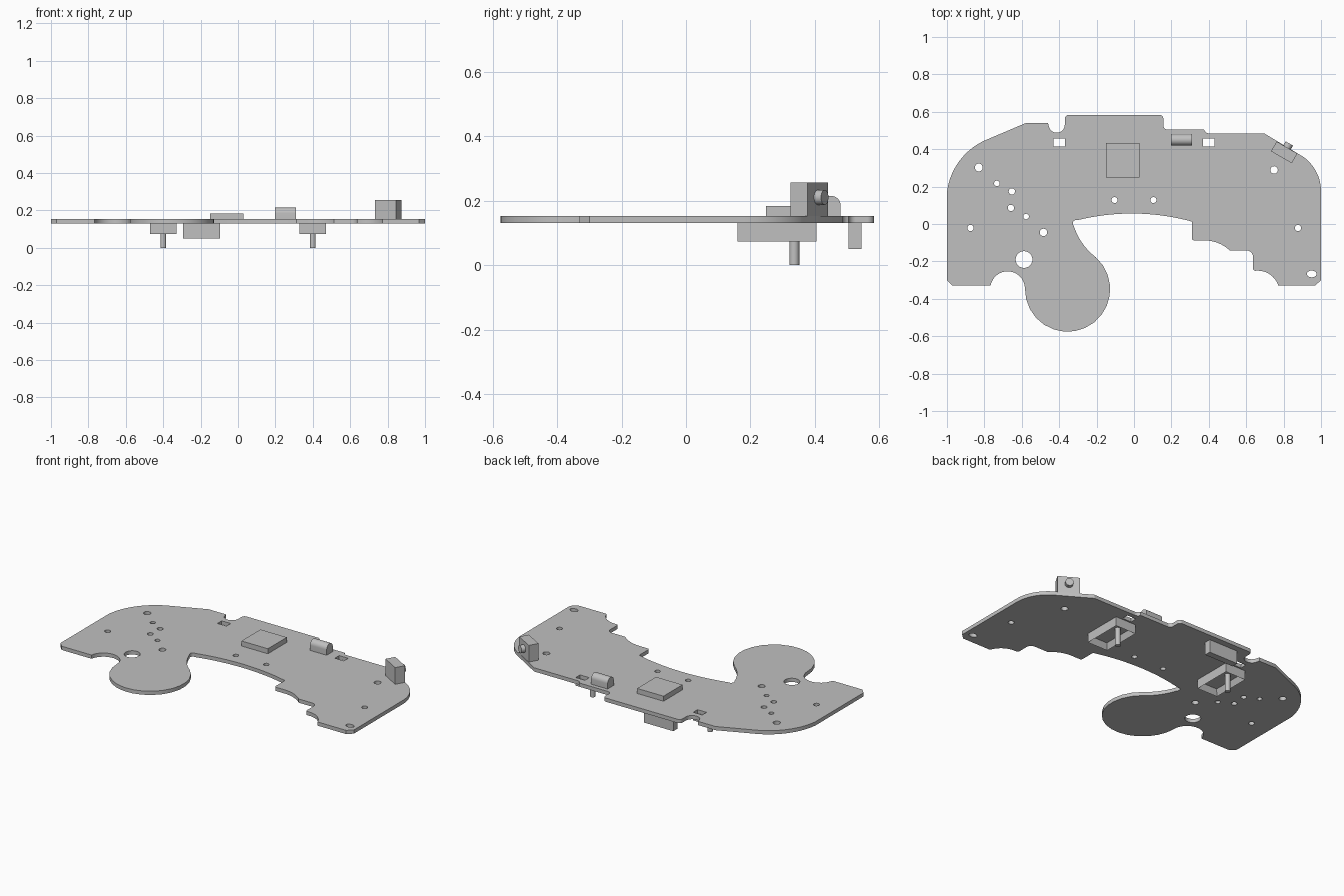
import bpy, bmesh, math
from mathutils import Vector, Matrix

cube = bpy.data.objects.get("Cube")
if cube:
    bpy.data.objects.remove(cube, do_unlink=True)

grey = bpy.data.materials.new("plain grey")
grey.use_nodes = True
grey.diffuse_color = (0.53, 0.53, 0.53, 1)
grey.node_tree.nodes["Principled BSDF"].inputs["Base Color"].default_value = (0.53, 0.53, 0.53, 1)

BOTTOM, TOP = 0.13, 0.153


def finish(name, bm):
    bmesh.ops.remove_doubles(bm, verts=bm.verts, dist=1e-5)
    bmesh.ops.recalc_face_normals(bm, faces=bm.faces)
    mesh = bpy.data.meshes.new(name)
    bm.to_mesh(mesh)
    bm.free()
    mesh.materials.append(grey)
    obj = bpy.data.objects.new(name, mesh)
    bpy.context.collection.objects.link(obj)
    bpy.ops.object.select_all(action="DESELECT")
    obj.select_set(True)
    bpy.context.view_layer.objects.active = obj
    bpy.ops.object.shade_smooth_by_angle(angle=math.radians(30))
    return obj


def box_bm(x0, x1, y0, y1, z0, z1):
    bm = bmesh.new()
    bmesh.ops.create_cube(bm, size=1)
    bmesh.ops.scale(bm, vec=(x1 - x0, y1 - y0, z1 - z0), verts=bm.verts)
    bmesh.ops.translate(bm, vec=((x0 + x1) / 2, (y0 + y1) / 2, (z0 + z1) / 2), verts=bm.verts)
    return bm


def cylinder(name, radius, start, end):
    start, end = Vector(start), Vector(end)
    axis = end - start
    turn = axis.to_track_quat("Z", "Y").to_matrix().to_4x4()
    bm = bmesh.new()
    bmesh.ops.create_cone(bm, cap_ends=True, segments=32, radius1=radius, radius2=radius,
                          depth=axis.length, matrix=Matrix.Translation((start + end) / 2) @ turn)
    return finish(name, bm)


def arc(a, m, b, steps=16):
    """Points after a, up to b, on the circle through a, m and b."""
    a, m, b = Vector(a), Vector(m), Vector(b)
    u, v = m - a, b - a
    d = 2 * (u.x * v.y - u.y * v.x)
    c = a + Vector((v.y * u.dot(u) - u.y * v.dot(v), u.x * v.dot(v) - v.x * u.dot(u))) / d
    r = (a - c).length
    t0 = math.atan2(a.y - c.y, a.x - c.x)
    span = math.atan2(b.y - c.y, b.x - c.x) - t0
    span %= math.tau
    if d < 0:
        span -= math.tau
    return [(c.x + r * math.cos(t0 + span * i / steps), c.y + r * math.sin(t0 + span * i / steps))
            for i in range(1, steps + 1)]


def trace(path):
    """Pairs are corners; fours are an arc's middle and end."""
    pts = []
    for p in path:
        if len(p) == 2:
            pts.append(p)
        else:
            pts += arc(pts[-1], p[:2], p[2:])
    return pts


def ellipse(x, y, rx, ry, n=24):
    return [(x + rx * math.cos(math.tau * i / n), y + ry * math.sin(math.tau * i / n)) for i in range(n)]


def plate(name, loops, z0, z1):
    """Extruded flat shape, with the inner loops cut out."""
    curve = bpy.data.curves.new(name, "CURVE")
    curve.dimensions = "2D"
    curve.fill_mode = "BOTH"
    curve.extrude = (z1 - z0) / 2
    for loop in loops:
        spline = curve.splines.new("POLY")
        spline.points.add(len(loop) - 1)
        for point, (x, y) in zip(spline.points, loop):
            point.co = (x, y, 0, 1)
        spline.use_cyclic_u = True
    temp = bpy.data.objects.new(name + " curve", curve)
    bpy.context.collection.objects.link(temp)
    bpy.context.view_layer.update()
    mesh = bpy.data.meshes.new_from_object(temp.evaluated_get(bpy.context.evaluated_depsgraph_get()))
    bm = bmesh.new()
    bm.from_mesh(mesh)
    bpy.data.objects.remove(temp, do_unlink=True)
    bpy.data.curves.remove(curve)
    bpy.data.meshes.remove(mesh)
    bmesh.ops.translate(bm, vec=(0, 0, (z0 + z1) / 2), verts=bm.verts)
    return finish(name, bm)


# Circuit board outline, anticlockwise from the lower left corner
outline = trace([
    (-1, -0.3), (-0.97, -0.33), (-0.767, -0.33),
    (-0.675, -0.253, -0.583, -0.345),            # bite beside the round lobe
    (-0.353, -0.576, -0.205, -0.177),            # round lobe
    (-0.278, -0.1, -0.322, -0.01),
    (-0.326, 0.01, -0.305, 0.02),
    (0, 0.056, 0.31, 0.013),                     # long inner arch
    (0.31, -0.078), (0.314, -0.085, 0.323, -0.088), (0.37, -0.088),
    (0.45, -0.102, 0.513, -0.142),
    (0.604, -0.142), (0.627, -0.152, 0.636, -0.178),
    (0.636, -0.235), (0.64, -0.246, 0.652, -0.25),
    (0.73, -0.272, 0.772, -0.33),
    (0.968, -0.33), (1, -0.3), (1, 0.175),
    (0.974, 0.28, 0.904, 0.36),                  # rounded shoulder
    (0.695, 0.485), (0.405, 0.485), (0.384, 0.491, 0.375, 0.505),
    (0.18, 0.505), (0.164, 0.511, 0.157, 0.527),
    (0.157, 0.563), (0.151, 0.577, 0.137, 0.583),
    (-0.35, 0.583), (-0.364, 0.577, -0.37, 0.563),
    (-0.37, 0.532), (-0.415, 0.488, -0.456, 0.525),
    (-0.46, 0.54), (-0.578, 0.54), (-0.797, 0.447),
    (-0.94, 0.328, -1, 0.17),
])

# Drilled holes: x, y, radius
holes = [
    (-0.83, 0.302, 0.021), (-0.733, 0.217, 0.015), (-0.653, 0.174, 0.017),
    (-0.658, 0.086, 0.017), (-0.577, 0.04, 0.015), (-0.484, -0.045, 0.02),
    (-0.874, -0.021, 0.017), (-0.588, -0.19, 0.045), (-0.104, 0.128, 0.016),
    (0.104, 0.128, 0.016), (0.749, 0.289, 0.02), (0.877, -0.021, 0.017),
]
cuts = [ellipse(x, y, r, r) for x, y, r in holes]
cuts.append(ellipse(0.95, -0.267, 0.026, 0.018))
for s in (-1, 1):
    cuts.append([(s * 0.4 + i * 0.031, 0.436 + j * 0.021)
                 for i, j in ((-1, -1), (1, -1), (1, 1), (-1, 1))])
plate("circuit_board", [outline] + cuts, BOTTOM, TOP)

# Hollow switch housings with stems below the board
for s, side in ((-1, "right"), (1, "left")):
    bm = box_bm(s * 0.4 - 0.07, s * 0.4 + 0.07, 0.16, 0.405, 0.073, BOTTOM)
    floor = min(bm.faces, key=lambda f: f.calc_center_median().z)
    bmesh.ops.inset_region(bm, faces=[floor], thickness=0.02)
    bmesh.ops.translate(bm, vec=(0, 0, 0.037), verts=floor.verts)
    finish(side + "_switch_housing", bm)
    cylinder(side + "_switch_stem", 0.0155, (s * 0.4, 0.336, 0), (s * 0.4, 0.336, 0.112))

# Rear connector below, processor on top
finish("rear_connector", box_bm(-0.295, -0.095, 0.505, 0.545, 0.05, BOTTOM))
finish("processor_chip", box_bm(-0.15, 0.03, 0.248, 0.433, TOP, 0.184))

# Round-topped sensor
sensor = plate("sensor", [trace([(-0.03, 0), (0.03, 0), (0.03, 0.032), (0, 0.062, -0.03, 0.032)])], -0.056, 0.056)
sensor.data.transform(Matrix.Translation((0.254, 0.45, TOP))
                      @ Matrix(((0, 0, 1, 0), (1, 0, 0, 0), (0, 1, 0, 0), (0, 0, 0, 1))))

# Angled side button
centre, out = Vector((0.803, 0.383, 0.21)), Vector((0.5, 0.866, 0))
bm = box_bm(-0.064, 0.064, -0.03, 0.03, TOP, 0.256)
bmesh.ops.rotate(bm, cent=(0, 0, 0), matrix=Matrix.Rotation(math.radians(-30), 3, "Z"), verts=bm.verts)
bmesh.ops.translate(bm, vec=(centre.x, centre.y, 0), verts=bm.verts)
finish("side_button_housing", bm)
cylinder("side_button", 0.023, centre + out * 0.028, centre + out * 0.055)
